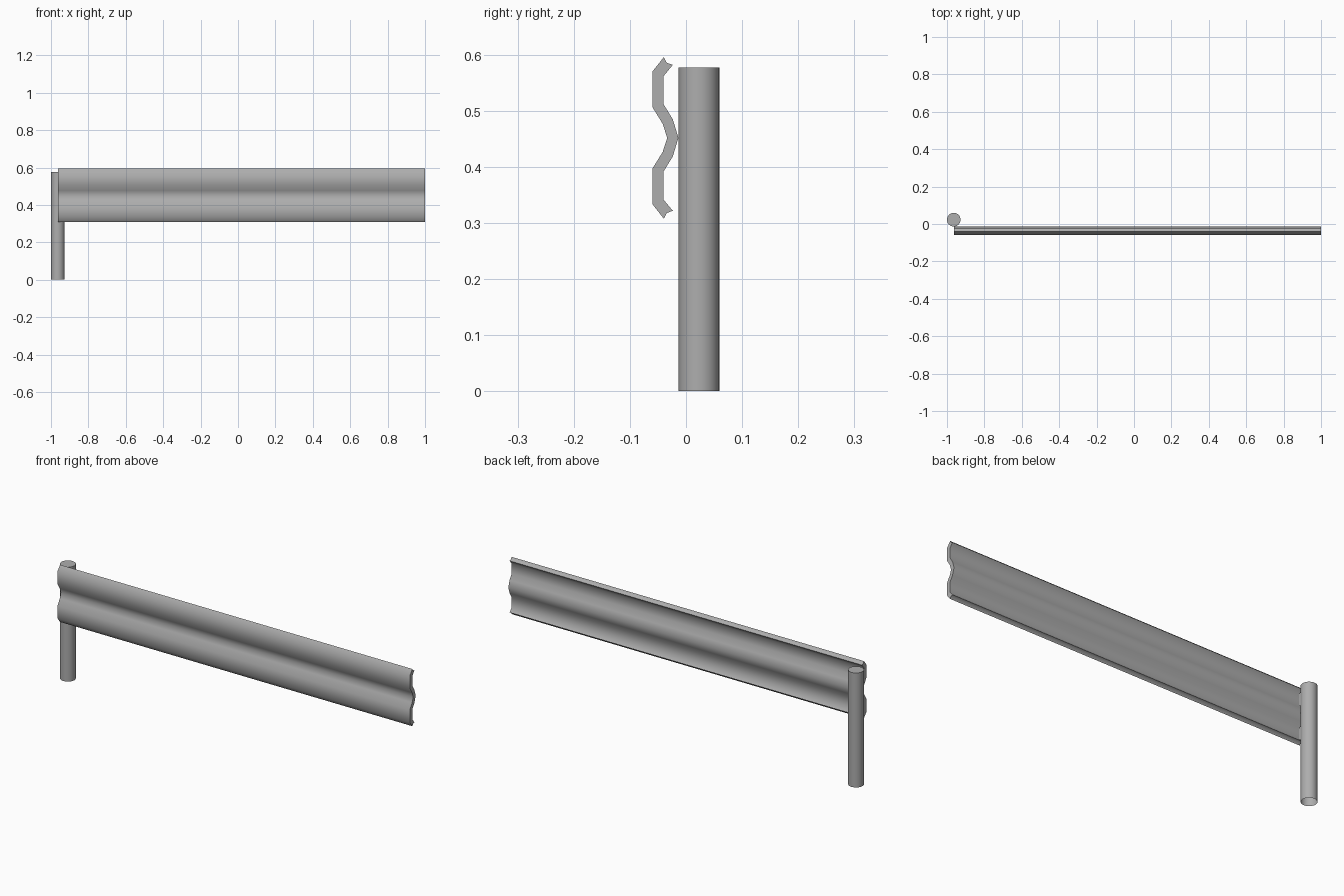
import bpy, bmesh, math

if "Cube" in bpy.data.objects:
    bpy.data.objects.remove(bpy.data.objects["Cube"])


def smooth(obj, angle):
    bpy.ops.object.select_all(action='DESELECT')
    obj.select_set(True)
    bpy.context.view_layer.objects.active = obj
    bpy.ops.object.shade_smooth_by_angle(angle=math.radians(angle))


# Darker grey steel
steel = bpy.data.materials.new("steel")
steel.diffuse_color = (0.42, 0.42, 0.42, 1)
steel.use_nodes = True
steel.node_tree.nodes["Principled BSDF"].inputs["Base Color"].default_value = steel.diffuse_color

# Round post, open underneath
bpy.ops.mesh.primitive_cylinder_add(vertices=32, radius=0.0363, depth=0.5765,
                                    location=(-0.9637, 0.0230, 0.28825))
post = bpy.context.object
post.name = "post"
bm = bmesh.new()
bm.from_mesh(post.data)
bottom = [f for f in bm.faces if f.normal.z < -0.9]
bmesh.ops.delete(bm, geom=bottom, context='FACES_ONLY')
bm.to_mesh(post.data)
bm.free()
smooth(post, 40)

# Corrugated rail: upper half of the cross-section as (y, height above mid-line)
MID = 0.4515
front = [(-0.0335, 0), (-0.0415, 0.025), (-0.060, 0.055), (-0.060, 0.118)]
lip = [(-0.0395, 0.144), (-0.0345, 0.134), (-0.0235, 0.130)]
back = [(-0.040, 0.110), (-0.040, 0.060), (-0.0235, 0.033), (-0.0135, 0)]
upper = front + lip + back
profile = upper + [(y, -h) for y, h in reversed(upper[1:-1])]

bm = bmesh.new()
face = bm.faces.new([bm.verts.new((-0.9637, y, MID + h)) for y, h in profile])
ext = bmesh.ops.extrude_face_region(bm, geom=[face], use_keep_orig=True)
new_verts = [g for g in ext["geom"] if isinstance(g, bmesh.types.BMVert)]
bmesh.ops.translate(bm, verts=new_verts, vec=(1.9630, 0, 0))
bmesh.ops.recalc_face_normals(bm, faces=bm.faces)
mesh = bpy.data.meshes.new("rail")
bm.to_mesh(mesh)
bm.free()
rail = bpy.data.objects.new("rail", mesh)
bpy.context.collection.objects.link(rail)
smooth(rail, 45)

for obj in (post, rail):
    obj.data.materials.append(steel)
